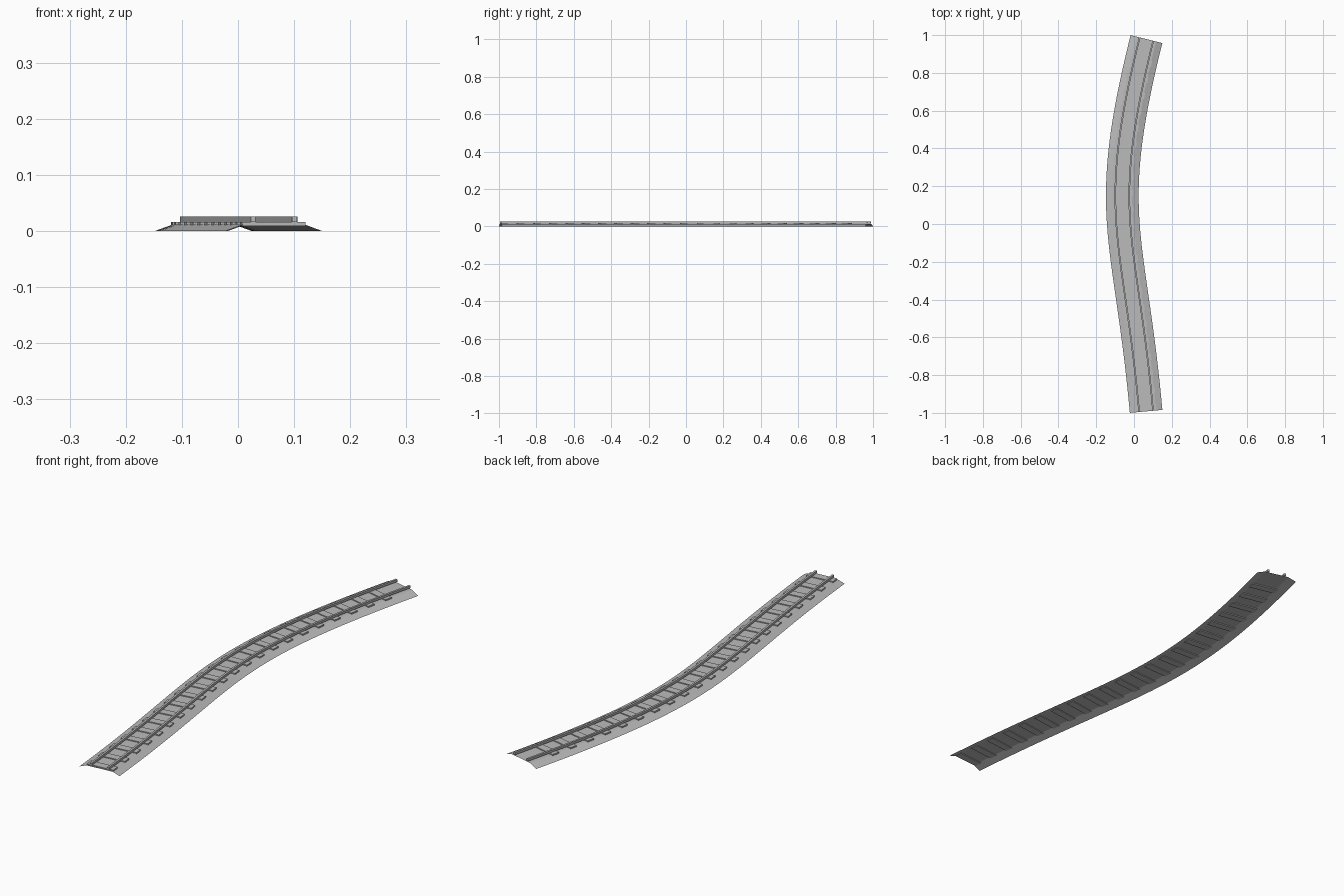
import bpy, bmesh, math
from mathutils import Vector

if "Cube" in bpy.data.objects:
    bpy.data.objects.remove(bpy.data.objects["Cube"])

# One plain grey for the whole track piece
grey = bpy.data.materials.new("light_grey")
grey.diffuse_color = (0.5, 0.5, 0.5, 1.0)
grey.use_nodes = True
grey.node_tree.nodes["Principled BSDF"].inputs["Base Color"].default_value = grey.diffuse_color

# Centre line: one cubic curve, start heading slightly left, end heading right
P = [Vector((0.064, -0.992)), Vector((0.064 - 0.09 * 0.95, -0.992 + 0.95)),
     Vector((0.066 - 0.25 * 0.95, 0.979 - 0.95)), Vector((0.066, 0.979))]


def bezier(t):
    u = 1 - t
    pos = P[0] * u**3 + P[1] * 3 * u * u * t + P[2] * 3 * u * t * t + P[3] * t**3
    tan = (P[1] - P[0]) * u * u + (P[2] - P[1]) * 2 * u * t + (P[3] - P[2]) * t * t
    return pos, tan.normalized()


# Arc length table so parts are spaced evenly
N = 800
lengths = [0.0]
for i in range(N):
    lengths.append(lengths[-1] + (bezier((i + 1) / N)[0] - bezier(i / N)[0]).length)
TOTAL = lengths[-1]


def at_length(s):
    i = 0
    while i < N - 1 and lengths[i + 1] < s:
        i += 1
    f = (s - lengths[i]) / (lengths[i + 1] - lengths[i])
    return bezier((i + f) / N)


def finish(bm, name, fix=True):
    if fix:
        bmesh.ops.recalc_face_normals(bm, faces=bm.faces)
    me = bpy.data.meshes.new(name)
    bm.to_mesh(me)
    bm.free()
    me.materials.append(grey)
    ob = bpy.data.objects.new(name, me)
    bpy.context.collection.objects.link(ob)
    return ob


def sweep(name, profile, closed, steps=48):
    """Sweep a (side, height) profile along the centre line."""
    bm = bmesh.new()
    rings = []
    for k in range(steps + 1):
        p, t = at_length(TOTAL * k / steps)
        side = Vector((t.y, -t.x))
        rings.append([bm.verts.new((p.x + side.x * o, p.y + side.y * o, z)) for o, z in profile])
    n = len(profile)
    for a, b in zip(rings, rings[1:]):
        for j in range(n if closed else n - 1):
            m = (j + 1) % n
            bm.faces.new((a[j], a[m], b[m], b[j]))
    if closed:
        bm.faces.new(rings[0])
        bm.faces.new(rings[-1])
    return finish(bm, name, closed)


# Ballast bed: thin shell, open underneath
sweep("ballast_bed", [(-0.0865, 0), (-0.052, 0.0125), (0.052, 0.0125), (0.0865, 0)], False)

# Two rails
for name, o in (("left_rail", -0.037), ("right_rail", 0.037)):
    w = 0.0042
    sweep(name, [(o - w, 0.016), (o + w, 0.016), (o + w, 0.0257), (o - w, 0.0257)], True)

# Sleepers: evenly spaced boxes across the track
bm = bmesh.new()
for k in range(22):
    p, t = at_length(0.02 + 0.088 * k)
    side = Vector((t.y, -t.x))
    verts = bmesh.ops.create_cube(bm, size=1)["verts"]
    for v in verts:
        q = p + side * (v.co.x * 0.114) + t * (v.co.y * 0.032)
        v.co = (q.x, q.y, 0.0127 + v.co.z * 0.0074)
finish(bm, "sleepers")
